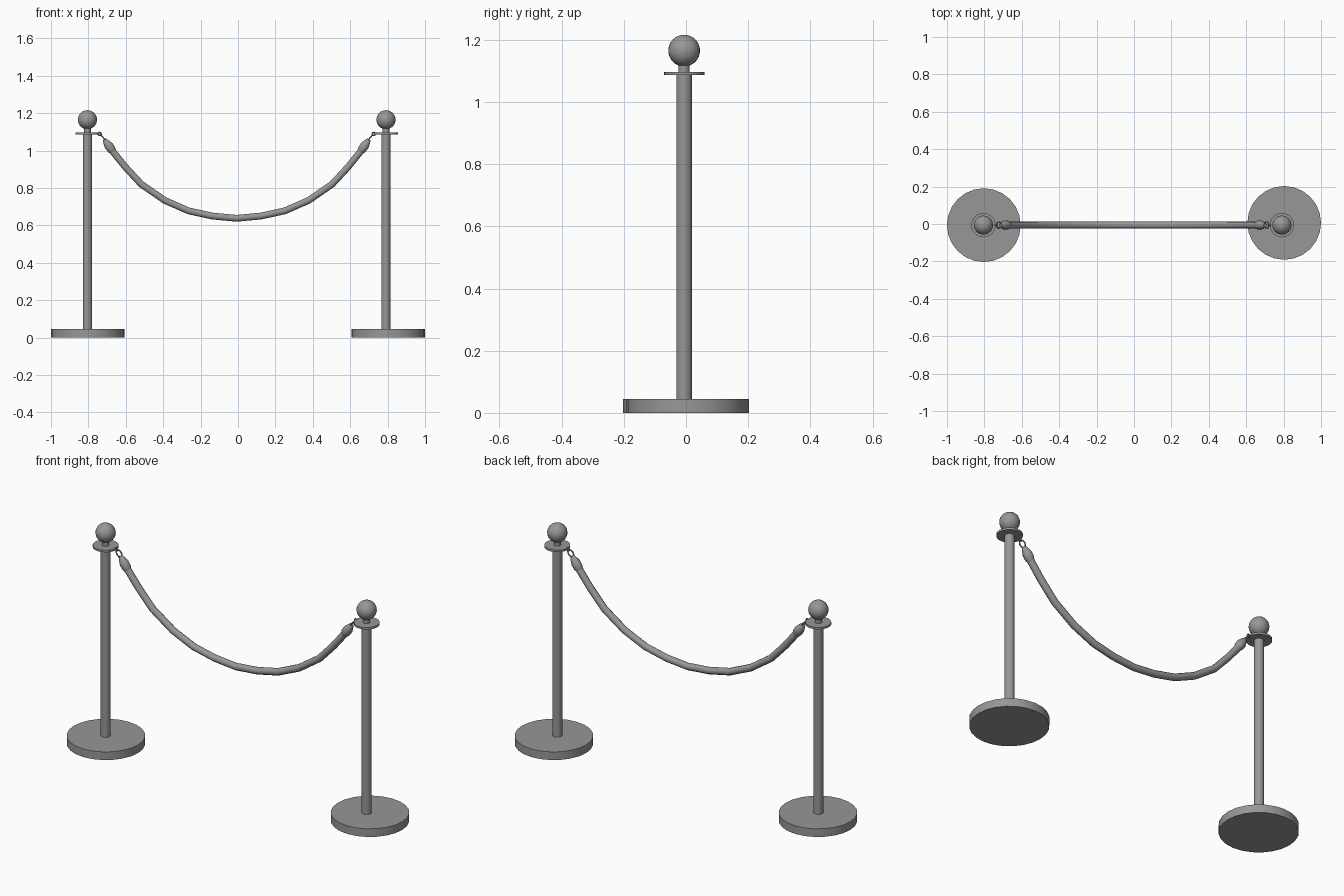
import bpy
import math
from mathutils import Vector

cube = bpy.data.objects.get("Cube")
if cube:
    bpy.data.objects.remove(cube, do_unlink=True)

grey = bpy.data.materials.new("metal_grey")
grey.use_nodes = True
COLOUR = (0.31, 0.31, 0.31, 1)
grey.diffuse_color = COLOUR
grey.node_tree.nodes["Principled BSDF"].inputs["Base Color"].default_value = COLOUR

MID_X, Y = -0.007, -0.006   # centre of the rope span
SPAN = 0.798                # post distance from that centre


def finish(name):
    ob = bpy.context.object
    ob.name = name
    ob.data.materials.clear()
    ob.data.materials.append(grey)
    bpy.ops.object.shade_smooth_by_angle(angle=math.radians(40))
    return ob


def disc(name, x, y, radius, bottom, top, sides=24):
    bpy.ops.mesh.primitive_cylinder_add(vertices=sides, radius=radius, depth=top - bottom,
                                        location=(x, y, (bottom + top) / 2))
    return finish(name)


def ring(name, location, major, minor, rotation):
    bpy.ops.mesh.primitive_torus_add(major_segments=16, minor_segments=8, major_radius=major,
                                     minor_radius=minor, location=location, rotation=rotation)
    return finish(name)


def tube(name, points, radii):
    curve = bpy.data.curves.new(name, 'CURVE')
    curve.dimensions = '3D'
    curve.bevel_depth = 1
    curve.bevel_resolution = 3
    curve.use_fill_caps = True
    spline = curve.splines.new('POLY')
    spline.points.add(len(points) - 1)
    for p, (x, z), r in zip(spline.points, points, radii):
        p.co = (MID_X + x, Y, z, 1)
        p.radius = r
    ob = bpy.data.objects.new(name, curve)
    bpy.context.collection.objects.link(ob)
    bpy.ops.object.select_all(action='DESELECT')
    ob.select_set(True)
    bpy.context.view_layer.objects.active = ob
    bpy.ops.object.convert(target='MESH')
    return finish(name)


for side, label in ((1, "left"), (-1, "right")):
    x = MID_X + side * SPAN

    # Stand: heavy base, post, collar, neck and ball
    base_x, base_y = (0.803, 0.006) if side > 0 else (-0.803, Y)
    disc(label + "_base", base_x, base_y, 0.197, 0, 0.045)
    disc(label + "_post", x, Y, 0.025, 0.045, 1.088, 20)
    disc(label + "_collar", x, Y, 0.065, 1.086, 1.097)
    disc(label + "_neck", x, Y, 0.018, 1.09, 1.13, 16)
    bpy.ops.mesh.primitive_uv_sphere_add(segments=24, ring_count=16, radius=0.051,
                                         location=(x, Y, 1.165))
    finish(label + "_ball")

    # Eyelet on the collar edge and the link hanging from it
    ring(label + "_eyelet", (x - side * 0.066, Y, 1.089), 0.009, 0.003, (math.pi / 2, 0, 0))
    link = ring(label + "_link", (x - side * 0.082, Y, 1.072), 0.017, 0.0035,
                (0, -side * math.radians(50), 0))
    link.scale.x = 1.15

    # Rope end sleeve, slightly wider than the rope
    start, end = Vector((0.708, 1.06)), Vector((0.662, 0.995))
    steps = (0, 0.2, 0.5, 0.85, 1)
    path = [start.lerp(end, t) for t in steps]
    tube(label + "_rope_sleeve", [(side * p.x, p.y) for p in path],
         (0.01, 0.017, 0.025, 0.024, 0.019))

# Hanging rope, mirrored about its lowest point
half = [(0.67, 1.005), (0.597, 0.914), (0.51, 0.82), (0.385, 0.734),
        (0.258, 0.678), (0.13, 0.65)]
rope = [(-x, z) for x, z in half] + [(0, 0.638)] + half[::-1]
tube("rope", rope, [0.019] * len(rope))
